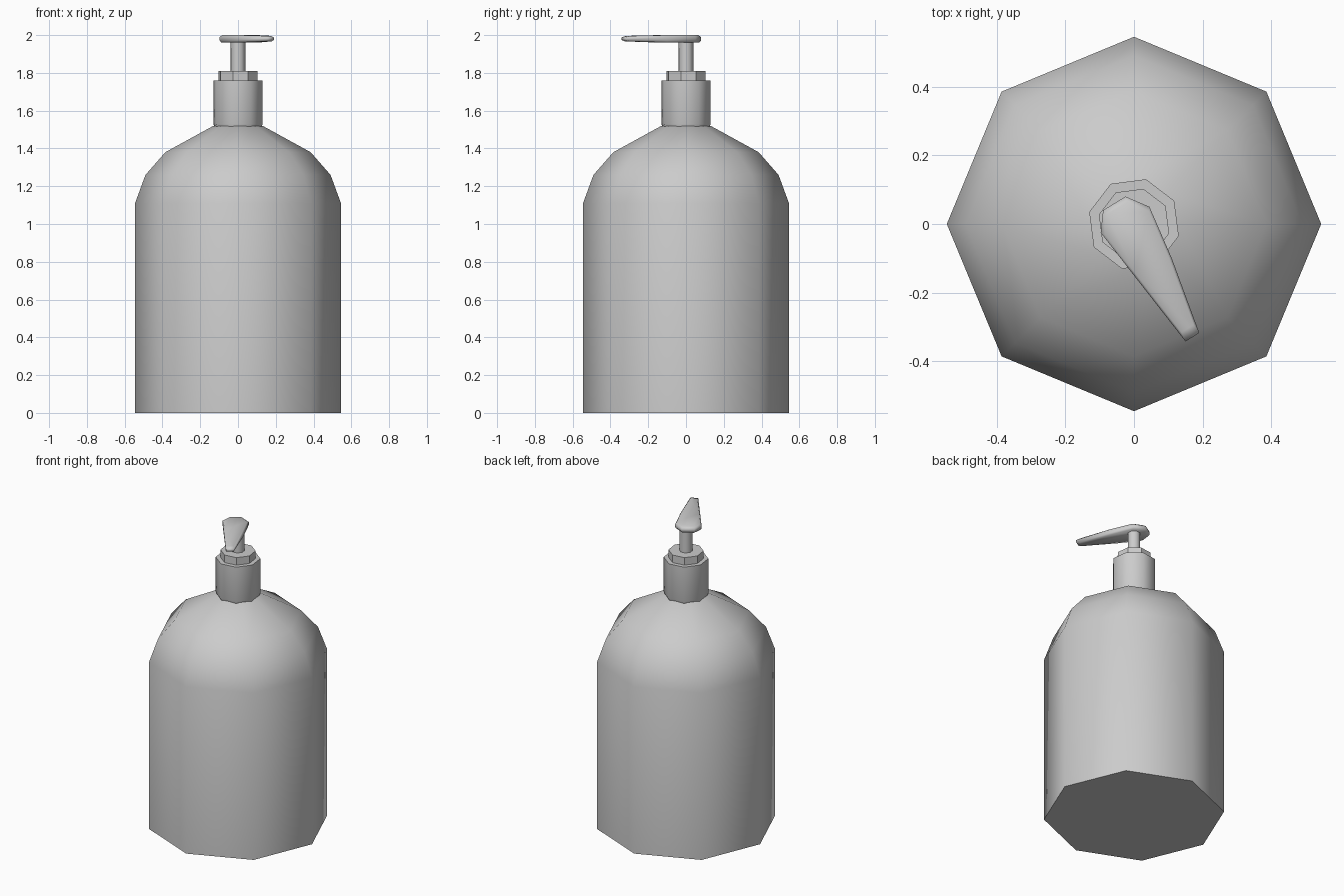
import bpy
import bmesh
from math import radians, cos, sin, tau

cube = bpy.data.objects.get("Cube")
if cube:
    bpy.data.objects.remove(cube)

# Single plain grey
grey = bpy.data.materials.new("plain grey")
grey.use_nodes = True
color = (0.6, 0.6, 0.6, 1)
grey.diffuse_color = color
grey.node_tree.nodes["Principled BSDF"].inputs["Base Color"].default_value = color


def skin(name, rings, smooth_angle):
    """Bridge matching rings of points from bottom to top and cap both ends."""
    bm = bmesh.new()
    loops = [[bm.verts.new(p) for p in ring] for ring in rings]
    n = len(loops[0])
    for low, high in zip(loops, loops[1:]):
        for i in range(n):
            j = (i + 1) % n
            bm.faces.new((low[i], low[j], high[j], high[i]))
    bm.faces.new(loops[0][::-1])
    bm.faces.new(loops[-1])
    bmesh.ops.recalc_face_normals(bm, faces=bm.faces[:])
    mesh = bpy.data.meshes.new(name)
    bm.to_mesh(mesh)
    bm.free()
    mesh.materials.append(grey)
    obj = bpy.data.objects.new(name, mesh)
    bpy.context.collection.objects.link(obj)
    if smooth_angle:
        bpy.ops.object.select_all(action='DESELECT')
        obj.select_set(True)
        bpy.context.view_layer.objects.active = obj
        bpy.ops.object.shade_smooth_by_angle(angle=radians(smooth_angle))
    return obj


def lathe(name, profile, turn=0, smooth_angle=50):
    """Eight-sided turned part from (radius, height) pairs."""
    rings = []
    for r, z in profile:
        angles = [radians(turn) + tau * i / 8 for i in range(8)]
        rings.append([(r * cos(a), r * sin(a), z) for a in angles])
    return skin(name, rings, smooth_angle)


# Bottle with rounded shoulders
lathe("bottle_body", [(0.545, 0), (0.545, 1.11), (0.49, 1.26),
                      (0.385, 1.38), (0.13, 1.52)])

# Screw collar, its raised ring and the pump stem
lathe("collar", [(0.13, 1.515), (0.135, 1.53), (0.135, 1.76)], turn=30)
lathe("collar_ring", [(0.106, 1.755), (0.106, 1.81)], turn=30, smooth_angle=0)
lathe("pump_stem", [(0.04, 1.80), (0.04, 1.98)], turn=30)

# Pump head with a tapering spout, softened above and below
outline = [(-0.025, 0.08), (-0.09, 0.04), (-0.097, -0.025), (0.0, -0.15),
           (0.15, -0.342), (0.19, -0.317), (0.11, -0.10), (0.045, 0.05)]
cx, cy = 0.03, -0.08


def head_ring(scale, z, tip_lift):
    return [(cx + (x - cx) * scale, cy + (y - cy) * scale,
             z + (tip_lift if y < -0.3 else 0)) for x, y in outline]


skin("pump_head", [head_ring(0.93, 1.96, 0.007), head_ring(1, 1.972, 0.002),
                   head_ring(1, 1.99, -0.002), head_ring(0.9, 2.0, -0.004)], 100)
